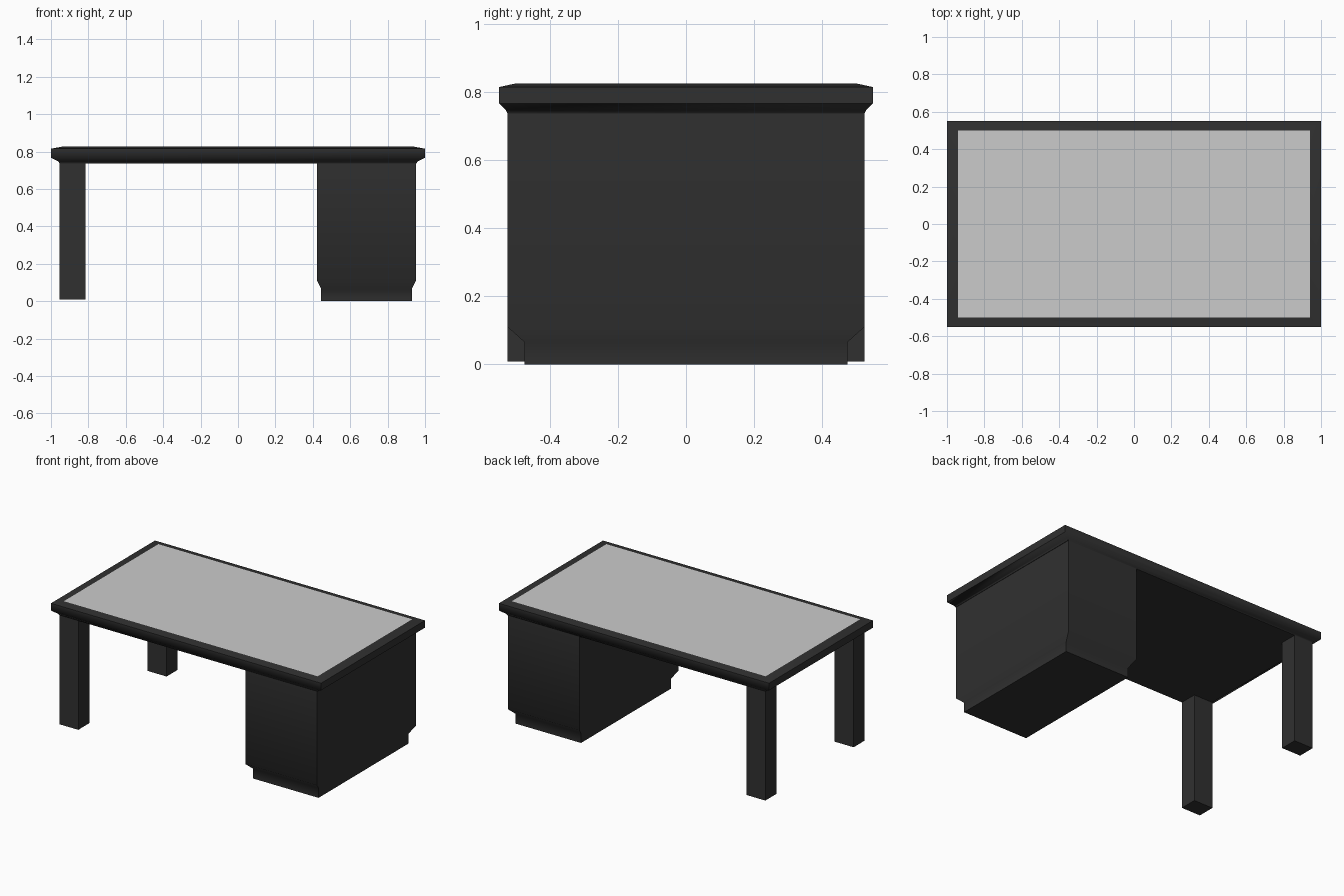
import bpy, bmesh, math

if "Cube" in bpy.data.objects:
    bpy.data.objects.remove(bpy.data.objects["Cube"])

black = bpy.data.materials.new("black_lacquer")
black.diffuse_color = (0.03, 0.03, 0.03, 1)
black.use_nodes = True
black.node_tree.nodes["Principled BSDF"].inputs["Base Color"].default_value = black.diffuse_color


def loft(name, rings, center=(0, 0), cap_top=True, cap_bottom=True, mat=black):
    """Stack rectangles (half_x, half_y, z) from bottom to top into one skin."""
    bm = bmesh.new()
    cx, cy = center
    loops = [[bm.verts.new((cx + sx * hx, cy + sy * hy, z))
              for sx, sy in ((-1, -1), (1, -1), (1, 1), (-1, 1))]
             for hx, hy, z in rings]
    for a, b in zip(loops, loops[1:]):
        for i in range(4):
            j = (i + 1) % 4
            bm.faces.new((a[i], a[j], b[j], b[i]))
    if cap_bottom:
        bm.faces.new(loops[0][::-1])
    if cap_top:
        bm.faces.new(loops[-1])
    me = bpy.data.meshes.new(name)
    bm.to_mesh(me)
    bm.free()
    ob = bpy.data.objects.new(name, me)
    bpy.context.collection.objects.link(ob)
    if mat:
        me.materials.append(mat)
    bpy.ops.object.select_all(action='DESELECT')
    ob.select_set(True)
    bpy.context.view_layer.objects.active = ob
    bpy.ops.object.shade_smooth_by_angle(angle=math.radians(60))
    return ob


# Desktop frame with moulded edge; its top opening holds the writing surface
loft("desktop_frame", [(0.955, 0.525, 0.737), (0.96, 0.53, 0.747),
                       (1.0, 0.55, 0.767), (1.0, 0.55, 0.815),
                       (0.94, 0.50, 0.826)], cap_top=False)

# Grey inset writing surface
loft("writing_surface", [(0.94, 0.50, 0.826)], cap_bottom=False, mat=None)

# Full-depth pedestal cabinet with recessed plinth
loft("cabinet", [(0.242, 0.475, 0.0), (0.242, 0.475, 0.065),
                 (0.265, 0.525, 0.11), (0.265, 0.525, 0.74)],
     center=(0.687, 0), cap_top=False)

# Two legs on the open side
for side, name in ((-1, "front_leg"), (1, "back_leg")):
    loft(name, [(0.07, 0.058, 0.008), (0.07, 0.058, 0.74)],
         center=(-0.885, side * 0.467), cap_top=False)
